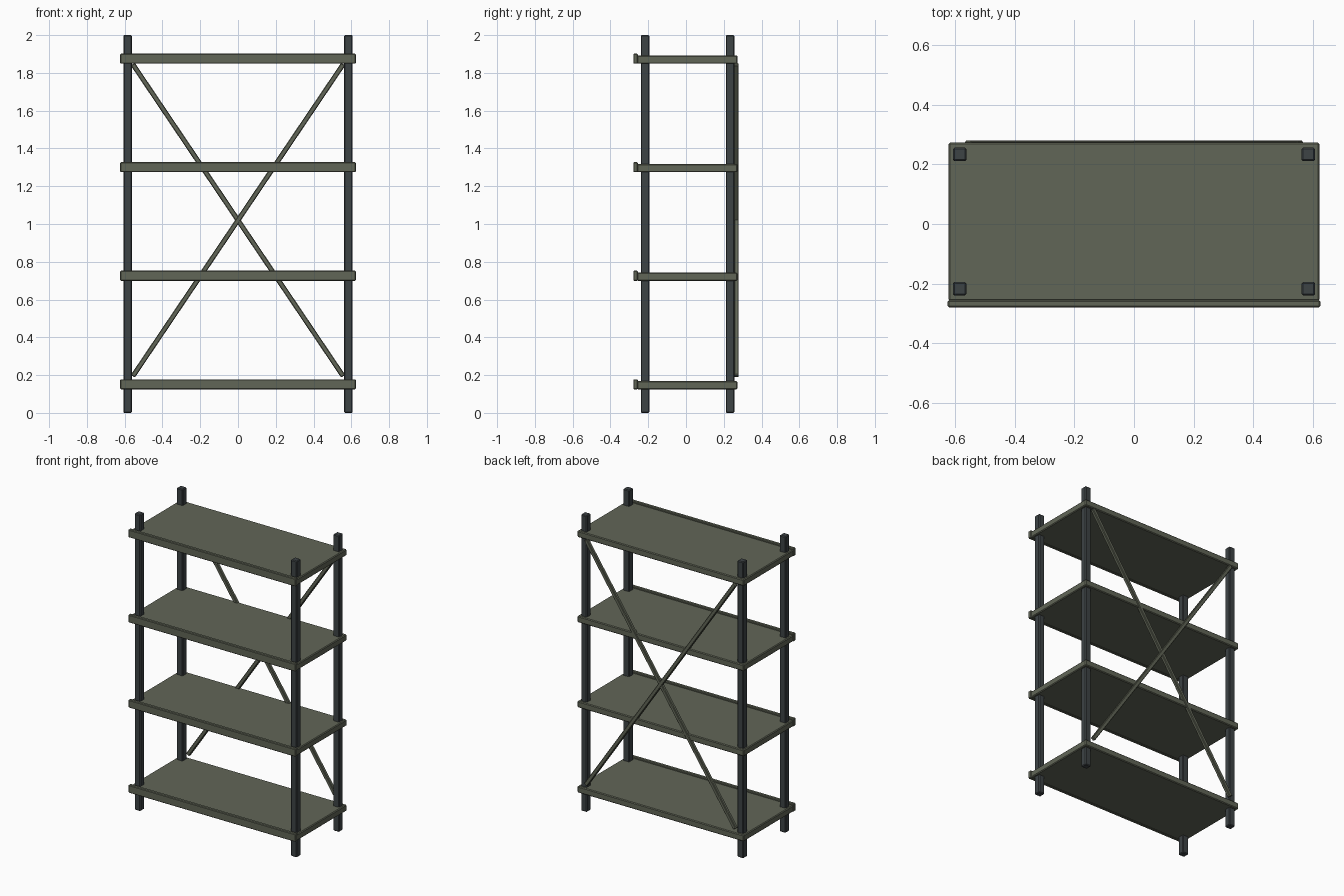
import bpy
from math import atan2, hypot

cube = bpy.data.objects.get("Cube")
if cube:
    bpy.data.objects.remove(cube, do_unlink=True)


def material(name, rgb):
    mat = bpy.data.materials.new(name)
    mat.use_nodes = True
    mat.diffuse_color = (*rgb, 1)
    mat.node_tree.nodes["Principled BSDF"].inputs["Base Color"].default_value = (*rgb, 1)
    return mat


OLIVE = material("olive_paint", (0.120, 0.132, 0.095))
STEEL = material("dark_steel", (0.047, 0.056, 0.060))


def box(name, low, high, mat, bevel=0.005, tilt=0):
    """Bevelled box between two corners, optionally turned about the y axis."""
    centre = [(a + b) / 2 for a, b in zip(low, high)]
    bpy.ops.mesh.primitive_cube_add(size=1, location=centre)
    obj = bpy.context.object
    obj.name = name
    obj.dimensions = [b - a for a, b in zip(low, high)]
    bpy.ops.object.transform_apply(location=False, rotation=False, scale=True)
    obj.rotation_euler.y = tilt
    mod = obj.modifiers.new("edge_bevel", "BEVEL")
    mod.width = bevel
    mod.segments = 1
    obj.data.materials.append(mat)
    return obj


# Four corner posts, full height
POST = 0.0225
for side, x in (("left", 0.584), ("right", -0.584)):
    for end, y in (("front", -0.217), ("back", 0.233)):
        box(f"{end}_{side}_post", (x - POST, y - POST, 0), (x + POST, y + POST, 2), STEEL)

# Four shelf boards, each with a slightly taller front lip
for i in range(4):
    z = 0.125 + i * 0.5745
    box(f"shelf_{i + 1}", (-0.621, -0.258, z), (0.621, 0.273, z + 0.043), OLIVE)
    box(f"shelf_lip_{i + 1}", (-0.624, -0.279, z), (0.624, -0.255, z + 0.053), OLIVE, 0.004)

# Crossed diagonal braces behind the back posts
RUN, RISE, MID = 0.557, 0.826, 1.02
half = hypot(RUN, RISE)
for name, sign, y in (("brace_rising", -1, 0.278), ("brace_falling", 1, 0.279)):
    box(name, (-half, y - 0.024, MID - 0.013), (half, y, MID + 0.013), OLIVE, 0.004,
        tilt=sign * atan2(RISE, RUN))
